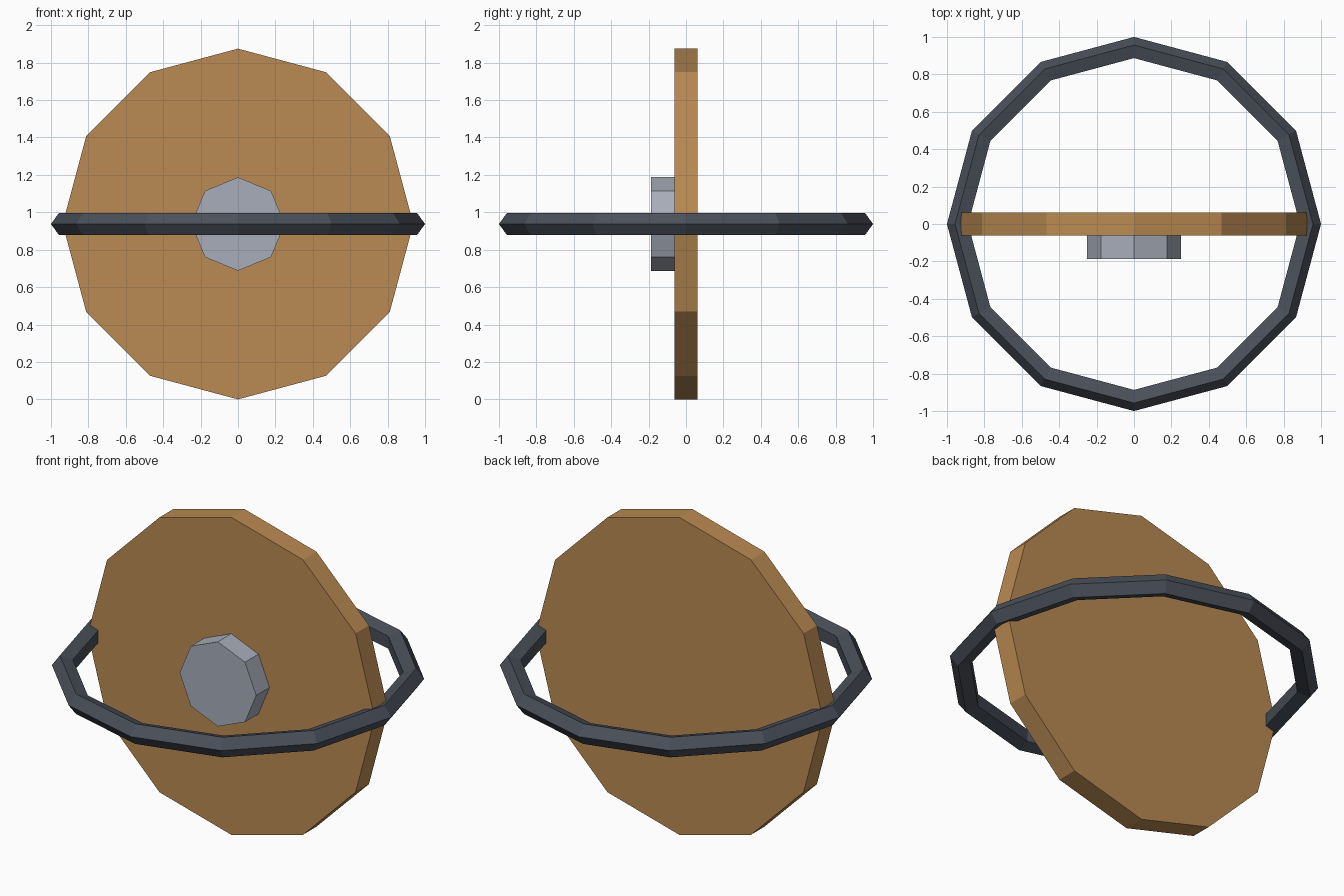
import bpy
from math import pi

cube = bpy.data.objects.get("Cube")
if cube:
    bpy.data.objects.remove(cube, do_unlink=True)

CENTRE_Z = 0.9375


def make_material(name, rgb):
    mat = bpy.data.materials.new(name)
    mat.use_nodes = True
    colour = (*rgb, 1.0)
    mat.diffuse_color = colour
    for node in mat.node_tree.nodes:
        if node.type == "BSDF_PRINCIPLED":
            node.inputs["Base Color"].default_value = colour
    return mat


def finish(name, mat):
    obj = bpy.context.object
    obj.name = name
    obj.data.name = name
    obj.data.materials.append(mat)
    bpy.ops.object.shade_flat()
    return obj


def upright_disc(name, sides, radius, y_front, y_back, mat):
    """Flat-sided disc facing the front, with a corner at the top."""
    bpy.ops.mesh.primitive_cylinder_add(
        vertices=sides, radius=radius, depth=y_back - y_front,
        location=(0, (y_front + y_back) / 2, CENTRE_Z), rotation=(pi / 2, 0, 0))
    return finish(name, mat)


wood = make_material("warm wood", (0.49, 0.254, 0.084))
steel = make_material("light steel", (0.39, 0.42, 0.49))
iron = make_material("dark iron", (0.069, 0.08, 0.102))

# Wooden board and the boss on its front
upright_disc("board", 12, 0.9375, -0.0625, 0.0625, wood)
upright_disc("boss", 8, 0.25, -0.1875, -0.0625, steel)

# Horizontal ring with a five-sided section
bpy.ops.mesh.primitive_torus_add(
    major_segments=12, minor_segments=5, major_radius=0.9375,
    minor_radius=0.0625, location=(0, 0, CENTRE_Z))
finish("ring", iron)
